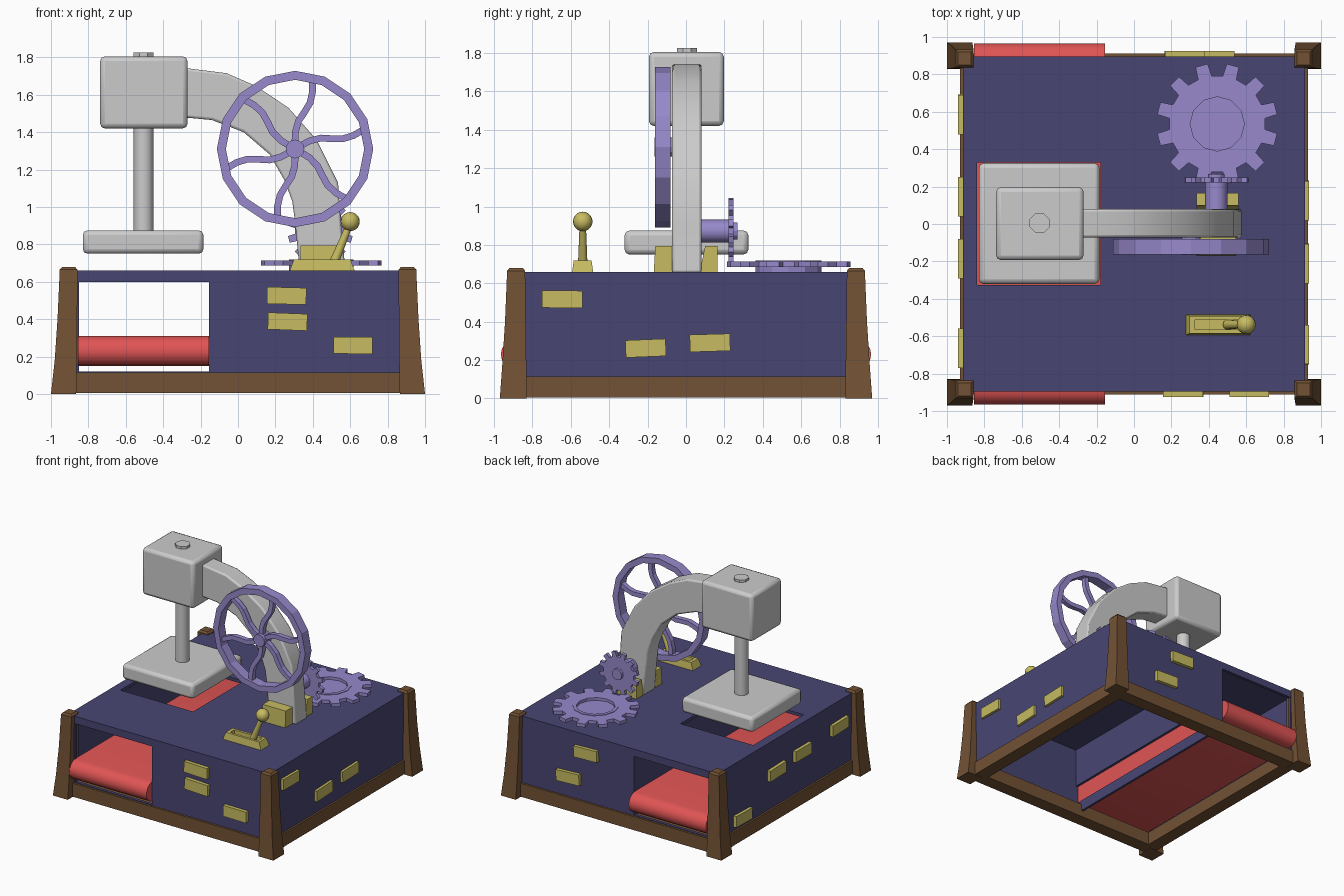
import bpy, bmesh, math, random
from math import sin, cos, pi, radians
from mathutils import Vector, Matrix

if "Cube" in bpy.data.objects:
    bpy.data.objects.remove(bpy.data.objects["Cube"])

random.seed(4)


def material(name, rgb):
    m = bpy.data.materials.new(name)
    m.diffuse_color = (*rgb, 1)
    m.use_nodes = True
    m.node_tree.nodes["Principled BSDF"].inputs["Base Color"].default_value = m.diffuse_color
    return m


NAVY = material("navy", (0.065, 0.06, 0.17))
BROWN = material("wood", (0.17, 0.085, 0.035))
RED = material("red", (0.75, 0.09, 0.09))
GOLD = material("yellow", (0.57, 0.5, 0.12))
LILAC = material("lilac", (0.31, 0.25, 0.6))


def finish(name, bm, mat=None, bevel=0, smooth=None):
    bmesh.ops.recalc_face_normals(bm, faces=bm.faces)
    me = bpy.data.meshes.new(name)
    bm.to_mesh(me)
    bm.free()
    ob = bpy.data.objects.new(name, me)
    bpy.context.collection.objects.link(ob)
    if mat:
        me.materials.append(mat)
    if bevel:
        b = ob.modifiers.new("bevel", 'BEVEL')
        b.width, b.segments, b.limit_method = bevel, 2, 'ANGLE'
    if smooth:
        me.shade_smooth()
        me.set_sharp_from_angle(angle=radians(smooth))
    return ob


def place(axis, p, t):
    return {'x': (t, *p), 'y': (p[0], t, p[1]), 'z': (*p, t)}[axis]


def loft(bm, loops, closed=False):
    """Bridge vertex loops; cap the ends, or join last to first."""
    rows = [[bm.verts.new(p) for p in lp] for lp in loops]
    n = len(rows[0])
    pairs = list(zip(rows, rows[1:])) + ([(rows[-1], rows[0])] if closed else [])
    for a, b in pairs:
        for i in range(n):
            bm.faces.new((a[i], a[(i + 1) % n], b[(i + 1) % n], b[i]))
    if not closed:
        bm.faces.new(rows[0])
        bm.faces.new(rows[-1])


def prism(name, axis, pts, a, b, mat=None, hole=None, **kw):
    """Extrude a 2D outline along an axis, optionally with a matching inner outline."""
    bm = bmesh.new()
    lp = lambda o, t: [place(axis, p, t) for p in o]
    if hole:
        loft(bm, [lp(pts, a), lp(pts, b), lp(hole, b), lp(hole, a)], closed=True)
    else:
        loft(bm, [lp(pts, a), lp(pts, b)])
    return finish(name, bm, mat, **kw)


def box(name, lo, hi, mat=None, **kw):
    pts = [(lo[0], lo[1]), (hi[0], lo[1]), (hi[0], hi[1]), (lo[0], hi[1])]
    return prism(name, 'z', pts, lo[2], hi[2], mat, **kw)


def circle(c, r, n, phase=0):
    return [(c[0] + r * cos(phase + 2 * pi * i / n), c[1] + r * sin(phase + 2 * pi * i / n)) for i in range(n)]


def gear_outline(c, root, tip, teeth, phase=0):
    step = 2 * pi / teeth
    pts = []
    for i in range(teeth):
        for off, r in ((-.28, root), (-.2, tip), (.2, tip), (.28, root)):
            t = phase + (i + off) * step
            pts.append((c[0] + r * cos(t), c[1] + r * sin(t)))
    return pts


def cut(ob, lo, hi):
    c = box("cutter", lo, hi)
    c.hide_render = True
    m = ob.modifiers.new("cut", 'BOOLEAN')
    m.operation, m.object, m.solver = 'DIFFERENCE', c, 'EXACT'
    bpy.context.view_layer.objects.active = ob
    bpy.ops.object.modifier_apply(modifier=m.name)
    bpy.data.objects.remove(c)


# Hollow body: open underneath, tunnel front to back, press hole on top
body = box("body", (-.915, -.895, .06), (.915, .895, .66), NAVY)
cut(body, (-.135, -.87, 0), (.89, .87, .635))
cut(body, (-.89, -.87, 0), (-.155, .87, .635))
cut(body, (-.85, -1, .12), (-.155, 1, .60))
cut(body, (-.84, -.325, .5), (-.18, .33, .8))
cut(body, (-.4, -.87, .15), (.2, .87, .31))  # slot beside the belt

# Conveyor belt
end = [(.885 + .08 * sin(t), .23 - .08 * cos(t)) for t in (pi * i / 8 for i in range(9))]
prism("conveyor_belt", 'x', end + [(-y, .46 - z) for y, z in end], -.855, -.155, RED, smooth=40)

# Wooden corner posts and base beams
for sx in (-1, 1):
    for sy in (-1, 1):
        bm = bmesh.new()
        loops = []
        for z, xi, xo, yi, yo in ((0, .865, 1.0, .83, .97), (.18, .862, .98, .832, .957),
                                  (.4, .86, .965, .835, .943), (.665, .858, .953, .838, .932),
                                  (.68, .872, .94, .85, .92)):
            loops.append([(sx * x, sy * y, z) for x, y in ((xi, yi), (xo, yi), (xo, yo), (xi, yo))])
        loft(bm, loops)
        finish("corner_post", bm, BROWN)
    lo, hi = sorted((sx * .82, sx * .93))
    box("side_beam", (lo, -.85, .005), (hi, .85, .115), BROWN)
    lo, hi = sorted((sx * .80, sx * .912))
    box("end_beam", (-.88, lo, .005), (.88, hi, .115), BROWN)

# Yellow bricks: face axis, face position, (along, height)
for axis, face, spots in (('y', -.90, ((.26, .525), (.265, .387), (.615, .26))),
                          ('y', .90, ((.27, .515), (.43, .28))),
                          ('x', .912, ((-.645, .517), (-.21, .262), (.125, .29))),
                          ('x', -.917, ((.585, .19), (.145, .40), (-.185, .43), (-.665, .46)))):
    for u, z in spots:
        a = random.uniform(-.05, .05)
        pts = [(u + p * cos(a) - q * sin(a), z + p * sin(a) + q * cos(a))
               for p, q in ((-.105, -.045), (.105, -.045), (.105, .045), (-.105, .045))]
        prism("brick", axis, pts, face - .024, face + .024, GOLD)

# Press: plate, rod, head and nut
box("press_plate", (-.83, -.32, .75), (-.185, .325, .875), bevel=.025, smooth=40)
prism("press_rod", 'z', circle((-.505, 0), .053, 16), .86, 1.44, smooth=40)
box("press_head", (-.737, -.193, 1.42), (-.27, .197, 1.805), bevel=.025, smooth=40)
prism("head_nut", 'z', circle((-.505, .005), .057, 8, pi / 8), 1.79, 1.825)

# Curved arm
upper = [(-.3, 1.745), (-.06, 1.715), (.1, 1.645), (.27, 1.53), (.42, 1.36), (.535, 1.13), (.55, .92), (.575, .655)]
lower = [(-.3, 1.48), (-.14, 1.465), (.03, 1.40), (.17, 1.28), (.25, 1.14), (.29, 1.03), (.305, .92), (.33, .655)]
bm = bmesh.new()
loft(bm, [[(u[0], -.072, u[1]), (u[0], .08, u[1]), (l[0], .08, l[1]), (l[0], -.072, l[1])]
          for u, l in zip(upper, lower)])
finish("press_arm", bm, bevel=.012, smooth=40)

# Arm brackets
prism("front_bracket", 'x', [(-.168, .655), (-.07, .655), (-.07, .795), (-.16, .795)], .335, .545, GOLD)
prism("rear_bracket", 'x', [(.165, .655), (.07, .655), (.1, .795), (.165, .795)], .335, .56, GOLD)

# Flywheel with six S-shaped spokes
hub = (.305, 1.31)
prism("flywheel_rim", 'y', circle(hub, .418, 16), -.162, -.08, LILAC, hole=circle(hub, .37, 16))
prism("flywheel_hub", 'y', circle(hub, .05, 12), -.165, -.06, LILAC)
path = [Vector((r * cos(radians(d)), r * sin(radians(d)))) for r, d in
        ((.03, 15), (.09, 13), (.15, 7), (.20, 0), (.26, -4), (.32, -3), (.385, 0))]
left, right = [], []
for i, p in enumerate(path):
    d = (path[min(i + 1, 6)] - path[max(i - 1, 0)]).normalized() * .018
    left.append(p + Vector((-d.y, d.x)))
    right.append(p - Vector((-d.y, d.x)))
for k in range(6):
    rot = Matrix.Rotation(radians(16 + 60 * k), 2)
    bm = bmesh.new()
    rows = []
    for a, b in zip(left, right):
        a, b = rot @ a + Vector(hub), rot @ b + Vector(hub)
        rows.append([(a.x, -.14, a.y), (b.x, -.14, b.y), (b.x, -.1, b.y), (a.x, -.1, a.y)])
    loft(bm, rows)
    finish("flywheel_spoke", bm, LILAC)

# Upright gear on its axle
g = (.44, .872)
prism("gear_axle", 'y', circle(g, .06, 12), .07, .235, LILAC, smooth=40)
prism("upright_gear", 'y', gear_outline(g, .137, .175, 12, pi / 12), .222, .248, LILAC)
prism("gear_cap", 'y', circle(g, .045, 12), .24, .268, LILAC)

# Flat gear with sunken centre
f = (.445, .535)
ring = circle(f, .165, 48, -.28 * pi / 6 + pi / 12)
prism("flat_gear", 'z', gear_outline(f, .258, .325, 12, pi / 12), .686, .714, LILAC, hole=ring)
prism("flat_gear_collar", 'z', circle(f, .172, 12), .655, .718, LILAC, hole=circle(f, .145, 12))
prism("flat_gear_centre", 'z', circle(f, .15, 12), .655, .695, LILAC)

# Lever: slotted base, stick and knob
bm = bmesh.new()
rect = lambda x0, x1, y0, y1, z: [(x0, y0, z), (x1, y0, z), (x1, y1, z), (x0, y1, z)]
loft(bm, [rect(.275, .625, -.594, -.483, .655), rect(.298, .602, -.585, -.492, .718),
          rect(.325, .58, -.565, -.512, .718), rect(.325, .58, -.565, -.512, .668)])
finish("lever_base", bm, GOLD)
a, b = Vector((.5, -.538, .67)), Vector((.6, -.538, .915))
bm = bmesh.new()
bmesh.ops.create_cone(bm, cap_ends=True, segments=10, radius1=.027, radius2=.017, depth=(b - a).length,
                      matrix=Matrix.Translation((a + b) / 2) @ (b - a).to_track_quat('Z', 'Y').to_matrix().to_4x4())
finish("lever_stick", bm, GOLD, smooth=40)
bm = bmesh.new()
bmesh.ops.create_uvsphere(bm, u_segments=16, v_segments=10, radius=.051, matrix=Matrix.Translation((.6, -.538, .922)))
finish("lever_knob", bm, GOLD, smooth=60)
